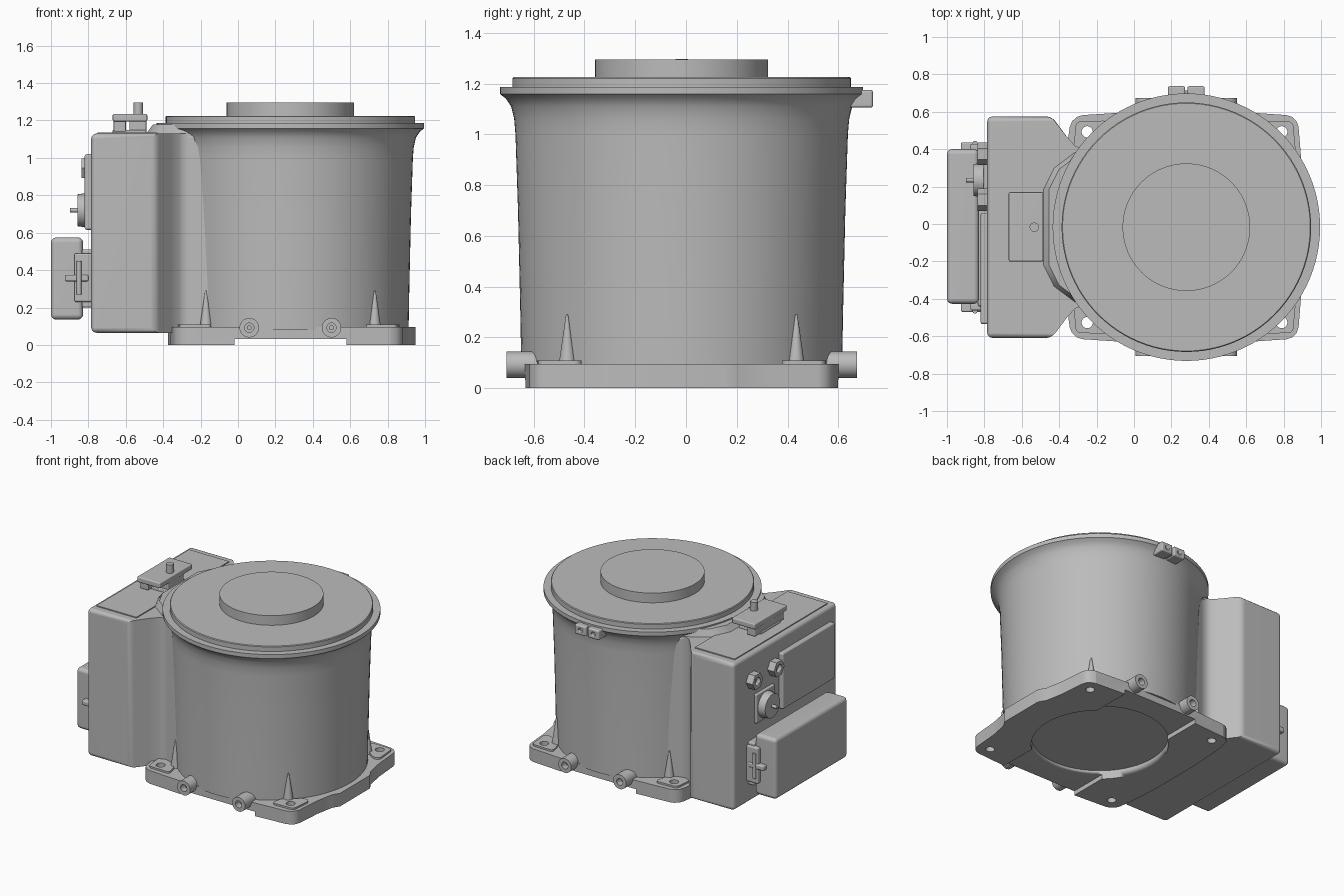
import bpy, bmesh, math
from mathutils import Vector, Matrix

old = bpy.data.objects.get("Cube")
if old:
    bpy.data.objects.remove(old)

CX, CY = 0.28, -0.017          # housing axis
SIDES = (-1, 1)

grey = bpy.data.materials.new("machine grey")
grey.use_nodes = True
grey.diffuse_color = (0.5, 0.5, 0.5, 1)
grey.node_tree.nodes["Principled BSDF"].inputs["Base Color"].default_value = (0.5, 0.5, 0.5, 1)


def finish(name, bm, bevel=0, edges=None, segments=3):
    """Bevel the chosen edges, then make a smooth-by-angle object."""
    bmesh.ops.recalc_face_normals(bm, faces=bm.faces)
    if bevel:
        bmesh.ops.bevel(bm, geom=edges if edges is not None else bm.edges[:], offset=bevel,
                        segments=segments, profile=0.5, affect='EDGES', clamp_overlap=True)
    mesh = bpy.data.meshes.new(name)
    bm.to_mesh(mesh)
    bm.free()
    mesh.materials.append(grey)
    for p in mesh.polygons:
        p.use_smooth = True
    mesh.set_sharp_from_angle(angle=math.radians(35))
    ob = bpy.data.objects.new(name, mesh)
    bpy.context.collection.objects.link(ob)
    ob.modifiers.new("Even shading", 'WEIGHTED_NORMAL').keep_sharp = True
    return ob


def box(name, x, y, z, bevel=0):
    bm = bmesh.new()
    bmesh.ops.create_cube(bm, size=1)
    size = Vector((x[1] - x[0], y[1] - y[0], z[1] - z[0]))
    mid = Vector((sum(x), sum(y), sum(z))) / 2
    bmesh.ops.transform(bm, verts=bm.verts, matrix=Matrix.Translation(mid) @ Matrix.Diagonal(size).to_4x4())
    return finish(name, bm, bevel)


def prism(name, outline, z0, z1, bevel=0, pick=None):
    bm = bmesh.new()
    face = bm.faces.new([bm.verts.new((x, y, z0)) for x, y in outline])
    up = bmesh.ops.extrude_face_region(bm, geom=[face])["geom"]
    bmesh.ops.translate(bm, vec=(0, 0, z1 - z0), verts=[v for v in up if isinstance(v, bmesh.types.BMVert)])
    edges = [e for e in bm.edges if pick is None or pick(e)]
    return finish(name, bm, bevel, edges)


def rod(name, start, end, r, r2=None, sides=32):
    a, b = Vector(start), Vector(end)
    bm = bmesh.new()
    turn = Vector((0, 0, 1)).rotation_difference(b - a).to_matrix().to_4x4()
    bmesh.ops.create_cone(bm, cap_ends=True, segments=sides, radius1=r, radius2=r if r2 is None else r2,
                          depth=(b - a).length, matrix=Matrix.Translation((a + b) / 2) @ turn)
    return finish(name, bm)


def lathe(name, profile, steps=96):
    bm = bmesh.new()
    verts = [bm.verts.new((CX + r, CY, z)) for r, z in profile]
    edges = [bm.edges.new(pair) for pair in zip(verts, verts[1:])]
    bmesh.ops.spin(bm, geom=verts + edges, cent=(CX, CY, 0), axis=(0, 0, 1), angle=math.tau, steps=steps)
    bmesh.ops.remove_doubles(bm, verts=bm.verts, dist=0.0001)
    return finish(name, bm)


def cut(target, *cutters):
    """Subtract the cutters from a part, then discard them."""
    bpy.context.view_layer.objects.active = target
    for c in cutters:
        c.hide_render = True
        mod = target.modifiers.new("Cut", 'BOOLEAN')
        mod.operation, mod.object, mod.solver = 'DIFFERENCE', c, 'EXACT'
        bpy.ops.object.modifier_move_to_index(modifier=mod.name, index=0)
        bpy.ops.object.modifier_apply(modifier=mod.name)
        bpy.data.objects.remove(c)
    target.data.set_sharp_from_angle(angle=math.radians(35))


def mirrored(half):
    """Close a half outline (given as x, distance from the axis) across the centre line."""
    return [(x, CY + y) for x, y in half] + [(x, CY - y) for x, y in reversed(half)]


# Round housing with flared rim, lid and raised centre disc
lathe("housing", [(0, 0.08), (0.632, 0.08), (0.636, 0.3), (0.645, 0.7), (0.655, 1.0), (0.66, 1.06),
                  (0.672, 1.11), (0.692, 1.14), (0.715, 1.158), (0.715, 1.187), (0, 1.187)])
lathe("lid", [(0, 1.18), (0.667, 1.18), (0.667, 1.22), (0.662, 1.225), (0, 1.225)])
lathe("centre_disc", [(0, 1.22), (0.341, 1.22), (0.341, 1.295), (0, 1.295)])

# Base plate with a shallow channel, round recess and bolt holes
half = [(-0.375, 0.19), (-0.36, 0.42), (-0.335, 0.595), (0.0, 0.617), (0.56, 0.617),
        (0.875, 0.595), (0.895, 0.35), (0.92, 0.22), (0.95, 0.17)]
base = prism("base_plate", mirrored(half), 0, 0.095, 0.06,
             lambda e: abs(e.verts[0].co.z - e.verts[1].co.z) > 0.05 and abs(e.verts[0].co.y - CY) > 0.55
             and not -0.1 < e.verts[0].co.x < 0.6)
bolts = [(x, CY + s * 0.51) for x in (-0.25, 0.79) for s in SIDES]
pads = []
for x, y in bolts:
    sx, sy = (1 if x > CX else -1), (1 if y > CY else -1)
    shape = [(x + sx * 0.06, y + sy * 0.055), (x - sx * 0.11, y + sy * 0.06),
             (x - sx * 0.09, y - sy * 0.03), (x + sx * 0.03, y - sy * 0.12), (x + sx * 0.075, y - sy * 0.11)]
    pads.append(prism("bolt_pad", shape, 0.09, 0.108, 0.025,
                      lambda e: abs(e.verts[0].co.z - e.verts[1].co.z) > 0.01))
cut(base, box("channel_cutter", (-0.02, 0.58), (-1, 1), (-0.1, 0.032)),
    rod("recess_cutter", (CX, CY, -0.1), (CX, CY, 0.062), 0.45, sides=64),
    *[rod("hole_cutter", (x, y, -0.1), (x, y, 0.2), 0.03) for x, y in bolts])
for pad, (x, y) in zip(pads, bolts):
    cut(pad, rod("hole_cutter", (x, y, -0.1), (x, y, 0.2), 0.03))

# Tapered ribs at the foot of the housing
for sx in SIDES:
    for s in SIDES:
        rod("foot_rib", (CX + sx * 0.45, CY + s * 0.45, 0.09), (CX + sx * 0.452, CY + s * 0.452, 0.29), 0.035, 0.004)

# Drain bosses on the front and back
for x in (0.06, 0.5):
    for s in SIDES:
        boss = rod("drain_boss", (x, CY + s * 0.5, 0.092), (x, CY + s * 0.69, 0.092), 0.052)
        cut(boss, rod("bore_cutter", (x, CY + s * 0.64, 0.092), (x, CY + s * 0.8, 0.092), 0.025))
        rod("boss_plug", (x, CY + s * 0.6, 0.092), (x, CY + s * 0.655, 0.092), 0.013)

# Terminal case with a neck that blends into the housing
neck = [(-0.785, 0.592), (-0.44, 0.592), (-0.36, 0.485), (-0.315, 0.435), (-0.275, 0.42),
        (-0.23, 0.43), (-0.17, 0.455), (0.0, 0.5)]
prism("terminal_case", mirrored(neck), 0.065, 1.13, 0.028,
      lambda e: max(v.co.x for v in e.verts) < -0.4)
shoulder = prism("case_shoulder", mirrored([(-0.455, 0.2), (-0.40, 0.31), (-0.28, 0.40), (0, 0.5)]), 1.11, 1.178)
for v in shoulder.data.vertices:
    if v.co.z < 1.12:
        v.co.x -= 0.05
box("case_top_plate", (-0.75, -0.43), (CY - 0.53, CY + 0.53), (1.12, 1.137))

# Rear junction cover with side latches
box("junction_flange", (-0.835, -0.77), (-0.44, 0.41), (0.2, 0.51), 0.01)
box("junction_cover", (-1.0, -0.828), (-0.427, 0.4), (0.135, 0.575), 0.028)
for s in SIDES:
    y = CY + s * 0.425
    box("latch_plate", (-0.875, -0.78), (y - 0.02, y + 0.02), (0.23, 0.49), 0.01)
    box("latch_lever", (-0.925, -0.8), (y - 0.028, y + 0.028), (0.34, 0.375), 0.008)
    rod("latch_pin", (-0.85, y + s * 0.024, 0.27), (-0.85, y + s * 0.024, 0.45), 0.013, sides=16)

# Inspection panel on the rear face
box("inspection_panel", (-0.82, -0.77), (-0.535, 0.06), (0.615, 1.02), 0.012)

# Rotary knob on a square mount
box("knob_mount", (-0.805, -0.77), (0.13, 0.34), (0.615, 0.825), 0.008)
rod("knob", (-0.79, 0.235, 0.72), (-0.858, 0.235, 0.72), 0.095, 0.085)
rod("knob_pin", (-0.85, 0.235, 0.72), (-0.897, 0.235, 0.72), 0.012, sides=16)

# Cable glands
for y in (0.375, 0.13):
    gland = rod("cable_gland", (-0.77, y, 0.945), (-0.838, y, 0.945), 0.06, sides=6)
    cut(gland, rod("gland_cutter", (-0.81, y, 0.945), (-0.9, y, 0.945), 0.03))

# Top bracket with post
box("bracket_foot", (-0.67, -0.49), (-0.13, 0.10), (1.125, 1.15), 0.006)
box("bracket_leg", (-0.665, -0.6), (-0.17, 0.16), (1.14, 1.235), 0.006)
box("bracket_block", (-0.58, -0.49), (-0.10, 0.08), (1.14, 1.21), 0.006)
box("bracket_plate", (-0.67, -0.485), (-0.2, 0.17), (1.195, 1.235), 0.008)
rod("bracket_post", (-0.533, CY, 1.22), (-0.533, CY, 1.296), 0.025)

# Split hanging lug under the rim at the back
for s in SIDES:
    x = CX + s * 0.052
    lug = box("rim_lug", (x - 0.046, x + 0.046), (0.62, 0.737), (1.105, 1.175), 0.01)
    cut(lug, rod("lug_cutter", (x, 0.7, 1.14), (x, 0.8, 1.14), 0.017))
box("lug_bridge", (CX - 0.08, CX + 0.08), (0.62, 0.715), (1.112, 1.17))
